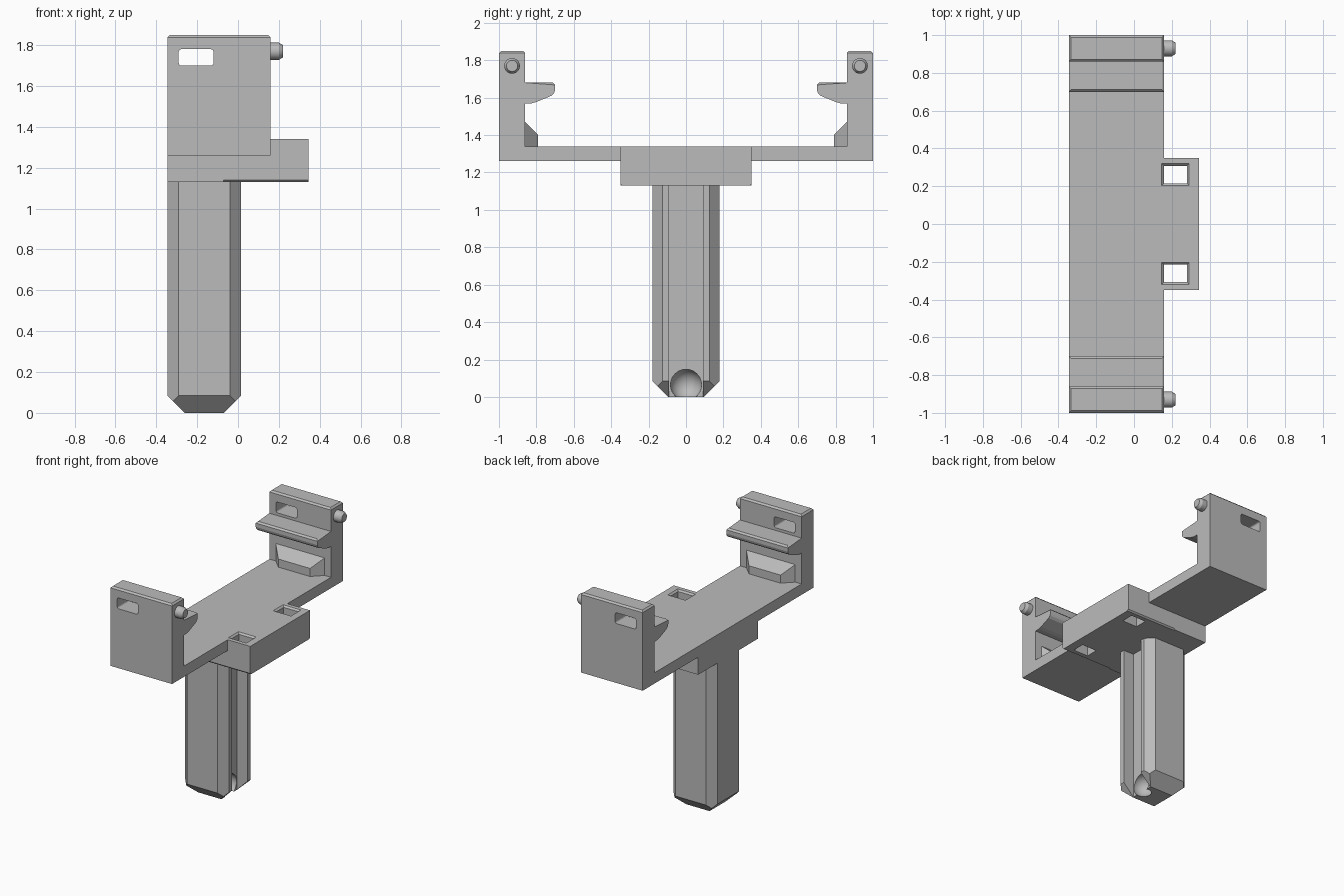
import bpy, bmesh, math
from mathutils import Vector

old = bpy.data.objects.get("Cube")
if old:
    bpy.data.objects.remove(old, do_unlink=True)

grey = bpy.data.materials.new("plain_grey")
grey.use_nodes = True
colour = (0.5, 0.5, 0.5, 1)
grey.diffuse_color = colour
grey.node_tree.nodes["Principled BSDF"].inputs["Base Color"].default_value = colour

X0, X1 = -0.345, 0.16          # width of tray and arms
XMAX = 0.345                   # far edge of the centre block
BASE, FLOOR, TOP = 1.26, 1.34, 1.85
UNDER = 1.13                   # underside of the block
HALF = 0.35                    # half depth of the block


def finish(name, bm):
    bmesh.ops.recalc_face_normals(bm, faces=bm.faces)
    mesh = bpy.data.meshes.new(name)
    bm.to_mesh(mesh)
    bm.free()
    mesh.materials.append(grey)
    obj = bpy.data.objects.new(name, mesh)
    bpy.context.collection.objects.link(obj)
    return obj


def hull(name, points):
    bm = bmesh.new()
    for p in points:
        bm.verts.new(p)
    res = bmesh.ops.convex_hull(bm, input=bm.verts)
    junk = [v for v in bm.verts if not v.link_faces]
    bmesh.ops.delete(bm, geom=junk, context='VERTS')
    bmesh.ops.dissolve_limit(bm, angle_limit=0.01, verts=bm.verts, edges=bm.edges)
    return finish(name, bm)


def rect(x0, x1, y0, y1, z):
    return [(x, y, z) for x in (x0, x1) for y in (y0, y1)]


def box(name, x0, x1, y0, y1, z0, z1):
    return hull(name, rect(x0, x1, y0, y1, z0) + rect(x0, x1, y0, y1, z1))


def activate(obj):
    bpy.ops.object.select_all(action='DESELECT')
    obj.select_set(True)
    bpy.context.view_layer.objects.active = obj


def cut(obj, *cutters):
    for c in cutters:
        c.hide_render = True
        mod = obj.modifiers.new("cut", 'BOOLEAN')
        mod.operation, mod.solver, mod.object = 'DIFFERENCE', 'EXACT', c
        activate(obj)
        bpy.ops.object.modifier_apply(modifier=mod.name)
        bpy.data.objects.remove(c, do_unlink=True)


def smooth(obj):
    activate(obj)
    bpy.ops.object.shade_smooth_by_angle(angle=math.radians(30))


# Side profile (y, z) of half the tray, the upright arm and its hooked lip
PROFILE = [(HALF, BASE), (1, BASE), (1, TOP), (0.86, TOP), (0.86, 1.68),
           (0.70, 1.68), (0.70, 1.64), (0.705, 1.625), (0.72, 1.61),
           (0.80, 1.577), (0.825, 1.57), (0.86, 1.57), (0.86, FLOOR), (HALF, FLOOR)]


def arm(label, s):
    bm = bmesh.new()
    face = bm.faces.new([bm.verts.new((X0, s * y, z)) for y, z in PROFILE])
    ext = bmesh.ops.extrude_face_region(bm, geom=[face])
    moved = [g for g in ext["geom"] if isinstance(g, bmesh.types.BMVert)]
    bmesh.ops.translate(bm, verts=moved, vec=Vector((X1 - X0, 0, 0)))
    bmesh.ops.recalc_face_normals(bm, faces=bm.faces)

    # Chamfer the arm top and the rim of the lip
    def chamfered(e):
        zs = [v.co.z for v in e.verts]
        ys = [abs(v.co.y) for v in e.verts]
        on_top = min(zs) > TOP - 0.001
        on_lip = all(abs(z - 1.68) < 0.001 for z in zs) and min(ys) < 0.75
        return on_top or on_lip

    bmesh.ops.bevel(bm, geom=[e for e in bm.edges if chamfered(e)],
                    offset=0.012, segments=1, affect='EDGES')
    obj = finish(label + "_arm", bm)

    # Rounded slot through the arm
    bm = bmesh.new()
    bmesh.ops.create_cube(bm, size=1)
    bmesh.ops.scale(bm, vec=(0.17, 0.4, 0.08), verts=bm.verts)
    bmesh.ops.translate(bm, vec=(-0.205, s * 0.95, 1.74), verts=bm.verts)
    along_y = [e for e in bm.edges if abs(e.verts[0].co.y - e.verts[1].co.y) > 0.1]
    bmesh.ops.bevel(bm, geom=along_y, offset=0.012, segments=3, profile=0.5, affect='EDGES')
    cut(obj, finish("slot_cutter", bm))

    # Tapered wedge at the foot of the arm
    mid = (X0 + X1) / 2
    wedge = []
    for half, y, z in ((0.2, 0.86, 1.47), (0.13, 0.79, 1.40)):
        wedge += [(mid + d * half, s * y, h) for d in (-1, 1) for h in (FLOOR, z)]
    hull(label + "_wedge", wedge)

    # Side peg with a chamfered tip
    peg = []
    for x, r in ((X1 - 0.01, 0.042), (0.2, 0.042), (0.22, 0.03)):
        for i in range(24):
            a = math.tau * i / 24
            peg.append((x, s * 0.93 + r * math.cos(a), 1.77 + r * math.sin(a)))
    smooth(hull(label + "_peg", peg))


arm("front", -1)
arm("back", 1)

# Centre block with two chamfered square holes and chamfered lower edges
block = box("centre_block", X0, XMAX, -HALF, HALF, UNDER, FLOOR)
for s in (-1, 1):
    y0, y1 = sorted((s * 0.215, s * 0.308))
    e = 0.012
    cut(block,
        box("hole_cutter", 0.158, 0.28, y0, y1, 1, 1.5),
        hull("rim_cutter", rect(0.158, 0.28, y0, y1, FLOOR - e)
             + rect(0.158 - 2 * e, 0.28 + 2 * e, y0 - 2 * e, y1 + 2 * e, FLOOR + e)),
        hull("edge_cutter", [(x, s * (HALF + dy), UNDER + dz)
                             for x, k in ((-0.07, 0), (0.5, 0))
                             for dy, dz in ((-0.02, -0.01), (0.01, 0.02), (0.01, -0.01))]))

# Post with chamfered corners and a tapered foot
PX0, PX1, PY = X0, 0.015, 0.18
CORNER, FOOT = 0.055, 0.085
pts = []
for x, dx in ((PX0, 1), (PX1, -1)):
    for y, dy in ((-PY, 1), (PY, -1)):
        for z in (UNDER, FOOT):
            pts += [(x + dx * CORNER, y, z), (x, y + dy * CORNER, z)]
        h = CORNER / 2
        pts.append((x + dx * h, y + dy * h, FOOT - h))
        pts.append((x + dx * FOOT, y + dy * FOOT, 0))
post = hull("post", pts)

# Long groove and ball socket in the post
groove = box("groove_cutter", -0.07, 0.2, -0.09, 0.09, -0.2, 1.3)
bm = bmesh.new()
bmesh.ops.create_uvsphere(bm, u_segments=32, v_segments=20, radius=0.084)
bmesh.ops.translate(bm, vec=(-0.085, 0, 0.065), verts=bm.verts)
cut(post, groove, finish("socket_cutter", bm))
smooth(post)
